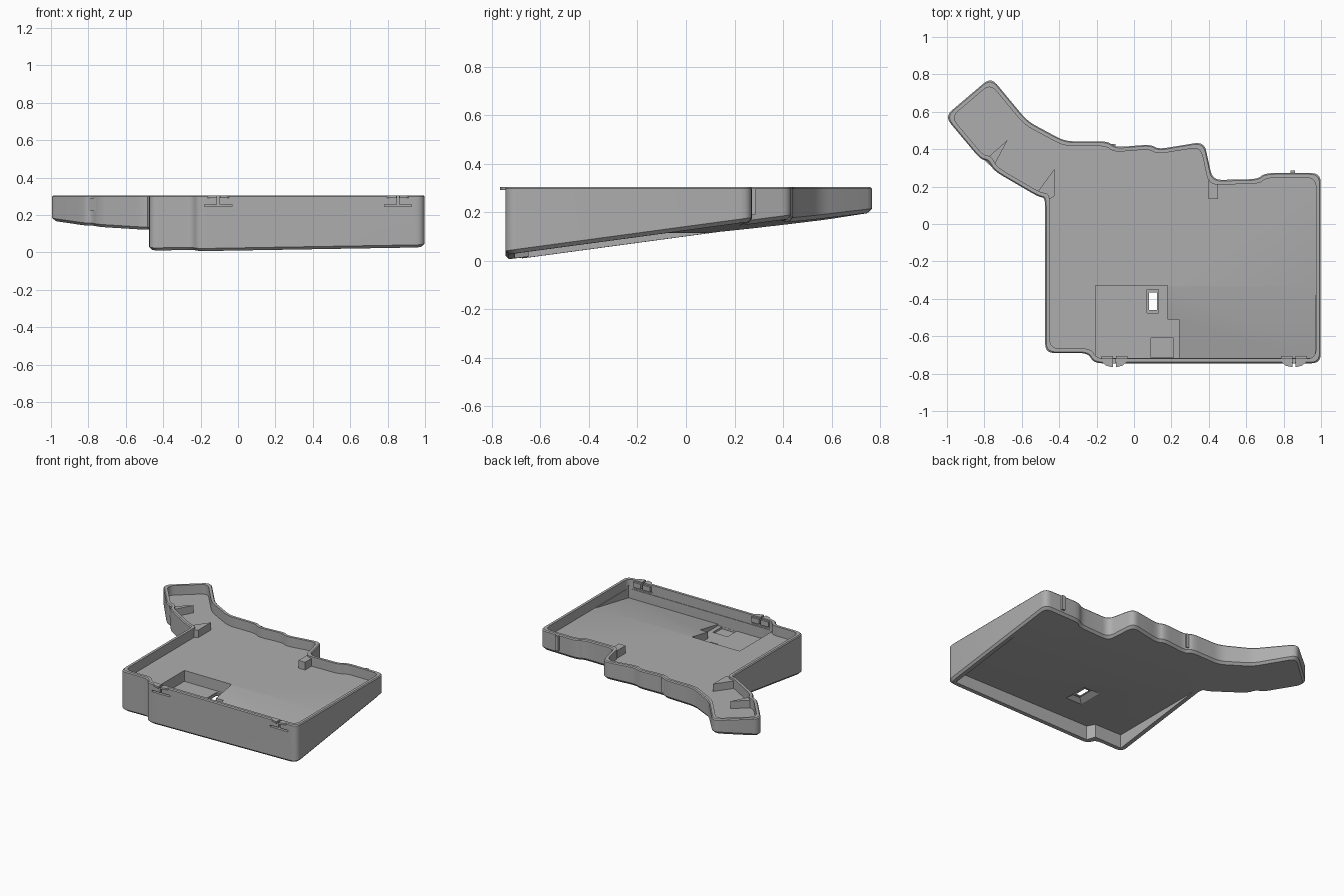
import bpy
from mathutils import Vector

cube = bpy.data.objects.get("Cube")
if cube:
    bpy.data.objects.remove(cube)

grey = bpy.data.materials.new("plain_grey")
grey.use_nodes = True
COLOUR = (0.42, 0.42, 0.42, 1)
grey.diffuse_color = COLOUR
grey.node_tree.nodes["Principled BSDF"].inputs["Base Color"].default_value = COLOUR

TOP, FLOOR, SLAB, CEILING = 0.305, 0.235, 0.155, 0.115


def base_z(p):
    """Height of the tilted underside."""
    return 0.005 + 0.135 * (p[1] + 0.745) + 0.017 * (p[0] + 0.2)


def offset(pts, d):
    """Move a counter-clockwise outline inward with mitred corners."""
    out = []
    for i, p in enumerate(pts):
        a = (Vector(p) - Vector(pts[i - 1])).normalized()
        b = (Vector(pts[(i + 1) % len(pts)]) - Vector(p)).normalized()
        na, nb = Vector((-a.y, a.x)), Vector((-b.y, b.x))
        out.append(Vector(p) + (na + nb) * d / (1 + na.dot(nb)))
    return out


def rounded(pts, r, steps=5):
    """Round every corner, keeping the point count the same for each outline."""
    out = []
    for i, p in enumerate(pts):
        c, a, b = Vector(p), Vector(pts[i - 1]), Vector(pts[(i + 1) % len(pts)])
        p0 = c + (a - c).normalized() * min(r, (a - c).length * 0.45)
        p2 = c + (b - c).normalized() * min(r, (b - c).length * 0.45)
        for k in range(steps + 1):
            t = k / steps
            out.append(p0 * (1 - t) ** 2 + c * 2 * t * (1 - t) + p2 * t * t)
    return out


def loft(name, rings):
    """Skin a stack of equal rings and cap both ends."""
    n = len(rings[0])
    verts = [tuple(v) for ring in rings for v in ring]
    faces = [tuple(reversed(range(n))), tuple(range(len(verts) - n, len(verts)))]
    for r in range(len(rings) - 1):
        for i in range(n):
            j = (i + 1) % n
            faces.append((r * n + i, r * n + j, r * n + n + j, r * n + n + i))
    mesh = bpy.data.meshes.new(name)
    mesh.from_pydata(verts, [], faces)
    mesh.materials.append(grey)
    obj = bpy.data.objects.new(name, mesh)
    bpy.context.collection.objects.link(obj)
    return obj


def level(pts, z):
    return [(p[0], p[1], z) for p in pts]


def prism(name, pts, z0, z1):
    return loft(name, [level(pts, z0), level(pts, z1)])


def rect(x0, x1, y0, y1):
    return [(x0, y0), (x1, y0), (x1, y1), (x0, y1)]


def box(name, x0, x1, y0, y1, z0, z1):
    return prism(name, rect(x0, x1, y0, y1), z0, z1)


def cut(target, cutter):
    cutter.hide_render = True
    mod = target.modifiers.new("cut", "BOOLEAN")
    mod.operation, mod.solver, mod.object = "DIFFERENCE", "EXACT", cutter
    bpy.context.view_layer.objects.active = target
    bpy.ops.object.modifier_apply(modifier=mod.name)
    bpy.data.objects.remove(cutter)


# Outline of the tray, with the angled thumb wing at the back
outline = [
    (-0.475, -0.69), (-0.245, -0.69), (-0.215, -0.745), (0.998, -0.745),
    (0.998, 0.272), (0.70, 0.272), (0.66, 0.24), (0.42, 0.235),
    (0.375, 0.44), (0.13, 0.40), (0.09, 0.425), (-0.10, 0.41),
    (-0.14, 0.442), (-0.37, 0.442), (-0.57, 0.55), (-0.765, 0.785),
    (-1.012, 0.575), (-0.82, 0.345), (-0.78, 0.34), (-0.75, 0.285),
    (-0.51, 0.145), (-0.475, 0.14)]


def ring(inset):
    return rounded(offset(outline, inset), 0.05)


# Shell with a tilted bottom and chamfered edges
outer = ring(0)
tray = loft("tray", [
    [(p[0], p[1], base_z(p)) for p in ring(0.014)],
    [(p[0], p[1], base_z(p) + 0.016) for p in outer],
    level(outer, TOP - 0.007), level(ring(0.006), TOP)])

# Main cavity
cut(tray, prism("cavity", ring(0.025), FLOOR, 0.5))

# Sloping front pocket, then the deeper stepped pocket beside it
X0, XS, X1, YF, YB = -0.205, 0.18, 0.968, -0.716, -0.33
slope = [(YF, 0.165), (YB, FLOOR + 0.001), (YB, 0.26), (YF, 0.26)]
cut(tray, loft("slope_pocket", [[(x, y, z) for y, z in slope] for x in (X0 + 0.1, X1)]))
cut(tray, prism("step_pocket", [
    (X0, YF), (0.24, YF), (0.24, -0.51), (XS, -0.51), (XS, YB), (X0, YB)], SLAB, 0.27))
cut(tray, box("connector_pocket", 0.09, 0.21, YF + 0.001, -0.61, 0.14, 0.2))

# Hollow underneath
hollow = [(-0.43, -0.65), (-0.21, -0.65), (-0.18, -0.705), (0.955, -0.705),
          (0.955, 0.25), (-0.43, 0.25)]
cut(tray, prism("hollow", hollow, -0.2, CEILING))

# Button window in the pocket floor, flared below
cut(tray, box("window", 0.08, 0.122, -0.46, -0.365, 0.05, 0.2))
cut(tray, box("window_frame", 0.07, 0.132, -0.475, -0.35, SLAB - 0.01, 0.2))
cut(tray, loft("window_flare", [level(rect(0.02, 0.18, -0.52, -0.31), CEILING - 0.01),
                                level(rect(0.07, 0.132, -0.475, -0.35), 0.138)]))


# Connector port through the front wall
def port(name, x0, x1, z0, z1, r, y0, y1):
    prof = rounded([(x0, z0), (x1, z0), (x1, z1), (x0, z1)], r)
    return loft(name, [[(p.x, y, p.y) for p in prof] for y in (y0, y1)])


cut(tray, port("port_recess", 0.065, 0.245, 0.17, 0.268, 0.04, -0.8, -0.735))
cut(tray, port("port_hole", 0.095, 0.215, 0.197, 0.245, 0.024, -0.8, -0.69))

# Two snap latches on the front wall
parts = [tray]
for c in (-0.105, 0.855):
    cut(tray, box("latch_slot", c - 0.073, c + 0.073, -0.8, -0.705, 0.245, 0.256))
    cut(tray, box("latch_gap", c - 0.006, c + 0.006, -0.8, -0.70, 0.25, 0.4))
    for s in (-1, 1):
        lip = [(c + s * 0.008, -0.738), (c + s * 0.065, -0.738),
               (c + s * 0.045, -0.757), (c + s * 0.008, -0.766)]
        parts.append(prism("latch_lip", lip, 0.292, TOP))
        xs = sorted((c + s * 0.008, c + s * 0.07))
        parts.append(box("latch_pad", *xs, -0.725, -0.706, 0.258, 0.295))

# Ribs inside the wing and the block at the back notch
parts.append(prism("wing_rib", [(-0.80, 0.34), (-0.755, 0.30), (-0.675, 0.45)], 0.225, 0.29))
parts.append(prism("corner_rib", [(-0.52, 0.165), (-0.455, 0.13), (-0.425, 0.15),
                                  (-0.425, 0.295)], 0.2, 0.29))
parts.append(box("notch_block", 0.397, 0.45, 0.135, 0.235, 0.22, 0.292))

# Small catches on the back wall
for x, y in ((0.85, 0.275), (-0.11, 0.415)):
    parts.append(box("back_catch", x - 0.012, x + 0.012, y - 0.012, y + 0.012,
                     base_z((x, y)) + 0.03, 0.298))

# Consistent normals and smooth rounded corners
for obj in parts:
    bpy.ops.object.select_all(action="DESELECT")
    obj.select_set(True)
    bpy.context.view_layer.objects.active = obj
    bpy.ops.object.mode_set(mode="EDIT")
    bpy.ops.mesh.select_all(action="SELECT")
    bpy.ops.mesh.normals_make_consistent(inside=False)
    bpy.ops.object.mode_set(mode="OBJECT")
    bpy.ops.object.shade_smooth_by_angle(angle=0.5)
